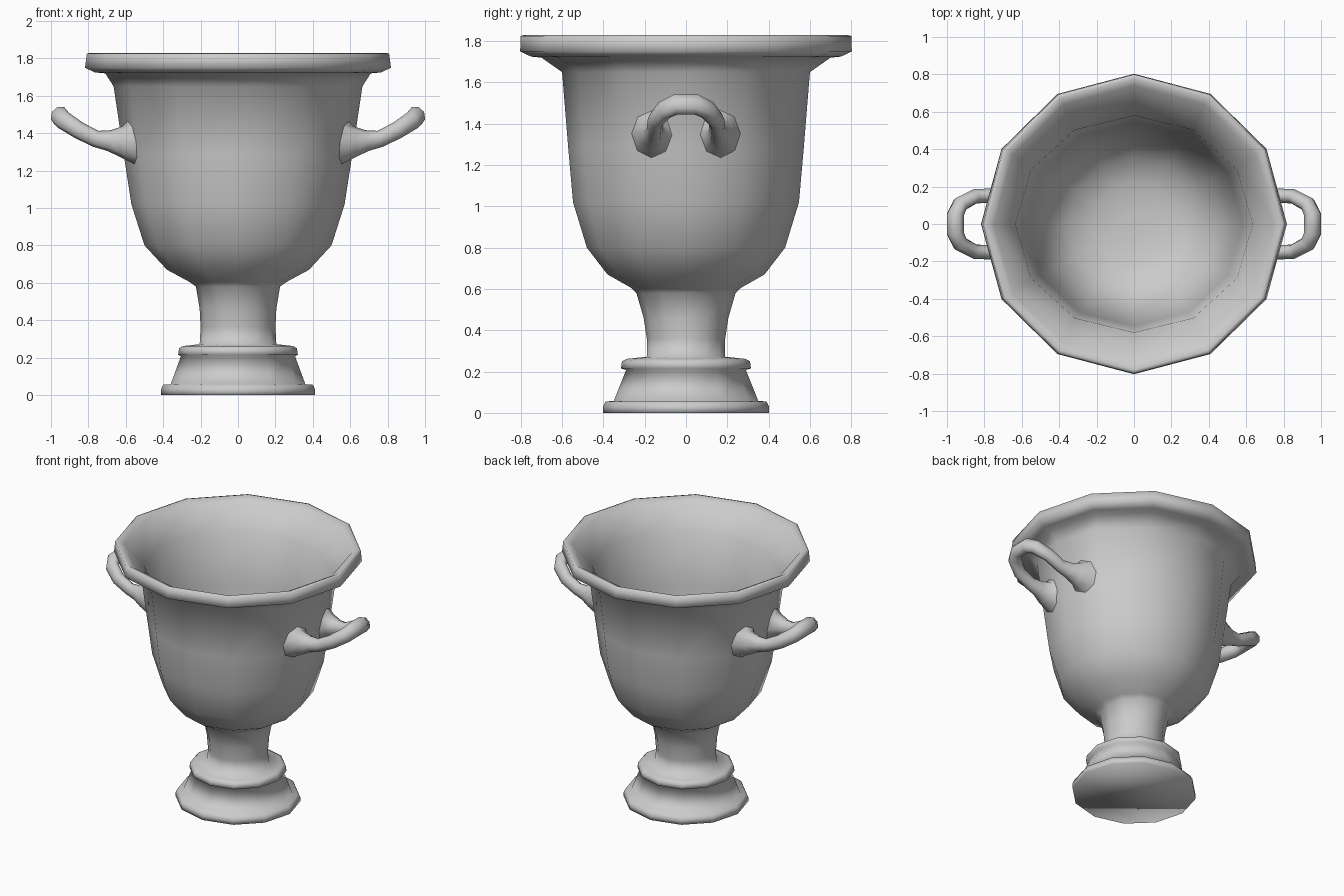
import bpy, bmesh, math
from mathutils import Vector

if "Cube" in bpy.data.objects:
    bpy.data.objects.remove(bpy.data.objects["Cube"])

SIDES = 12


def finish(bm, name):
    """Make a smooth-shaded object from the bmesh."""
    bmesh.ops.recalc_face_normals(bm, faces=bm.faces)
    for f in bm.faces:
        f.smooth = True
    me = bpy.data.meshes.new(name)
    bm.to_mesh(me)
    bm.free()
    ob = bpy.data.objects.new(name, me)
    bpy.context.collection.objects.link(ob)
    return ob


def bridge(bm, rings):
    """Join successive vertex rings with quads."""
    n = len(rings[0])
    for a, b in zip(rings, rings[1:]):
        for i in range(n):
            j = (i + 1) % n
            bm.faces.new((a[i], a[j], b[j], b[i]))


def lathe(name, profile):
    """Turn (x radius, y radius, height) rings into a 12-sided solid."""
    bm = bmesh.new()
    rings = []
    for rx, ry, z in profile:
        rings.append([bm.verts.new((rx * math.cos(i * math.tau / SIDES),
                                    ry * math.sin(i * math.tau / SIDES), z))
                      for i in range(SIDES)])
    bridge(bm, rings)
    bm.faces.new(rings[0])
    bm.faces.new(rings[-1])
    return finish(bm, name)


def sweep(name, path, normal, sides=8):
    """Sweep a round section along (x, y, z, radius) points; ends sit on the wall."""
    bm = bmesh.new()
    pts = [Vector(p[:3]) for p in path]
    rings = []
    for k, p in enumerate(pts):
        t = (pts[min(k + 1, len(pts) - 1)] - pts[max(k - 1, 0)]).normalized()
        s = t.cross(normal).normalized()
        u = s.cross(t)
        r = path[k][3]
        rings.append([bm.verts.new(p + r * (0.85 * s * math.cos(a) + u * math.sin(a)))
                      for a in (i * math.tau / sides for i in range(sides))])
    for v in rings[0] + rings[-1]:
        v.co.x = 0.615 - 0.288 * abs(v.co.y) + 0.15 * (v.co.z - 1.34)
    bridge(bm, rings)
    return finish(bm, name)


# Urn body: stepped foot, stem, bowl wall, overhanging rim, then the thin inner wall
lathe("urn_body", [
    (.412, .402, 0), (.412, .402, .03), (.40, .39, .055), (.36, .35, .058),
    (.305, .29, .208), (.32, .315, .215), (.315, .31, .25), (.295, .285, .262),
    (.205, .19, .272), (.20, .19, .36), (.205, .205, .46), (.225, .24, .58),
    (.26, .265, .605), (.38, .38, .67), (.50, .48, .80),
    (.57, .547, 1.02), (.61, .57, 1.28), (.665, .60, 1.65),
    (.71, .70, 1.72), (.765, .75, 1.725), (.818, .803, 1.75), (.808, .80, 1.825),
    (.79, .78, 1.83), (.75, .74, 1.81), (.635, .58, 1.65), (.58, .545, 1.28),
    (.54, .52, 1.03), (.47, .455, .83), (.36, .36, .71), (.22, .22, .655),
    (.07, .07, .645)])

# Looped, upswept handles with flared roots, mirrored left to right
half = [(.575, .165, 1.35, .118), (.625, .162, 1.355, .082), (.69, .155, 1.36, .056),
        (.76, .152, 1.37, .045), (.85, .148, 1.415, .046), (.93, .105, 1.467, .05),
        (.955, .05, 1.493, .054)]
path = half + [(x, -y, z, r) for x, y, z, r in reversed(half)]
handle = sweep("handles", path, Vector((-.45, 0, .89)))
handle.modifiers.new("both_sides", 'MIRROR')
